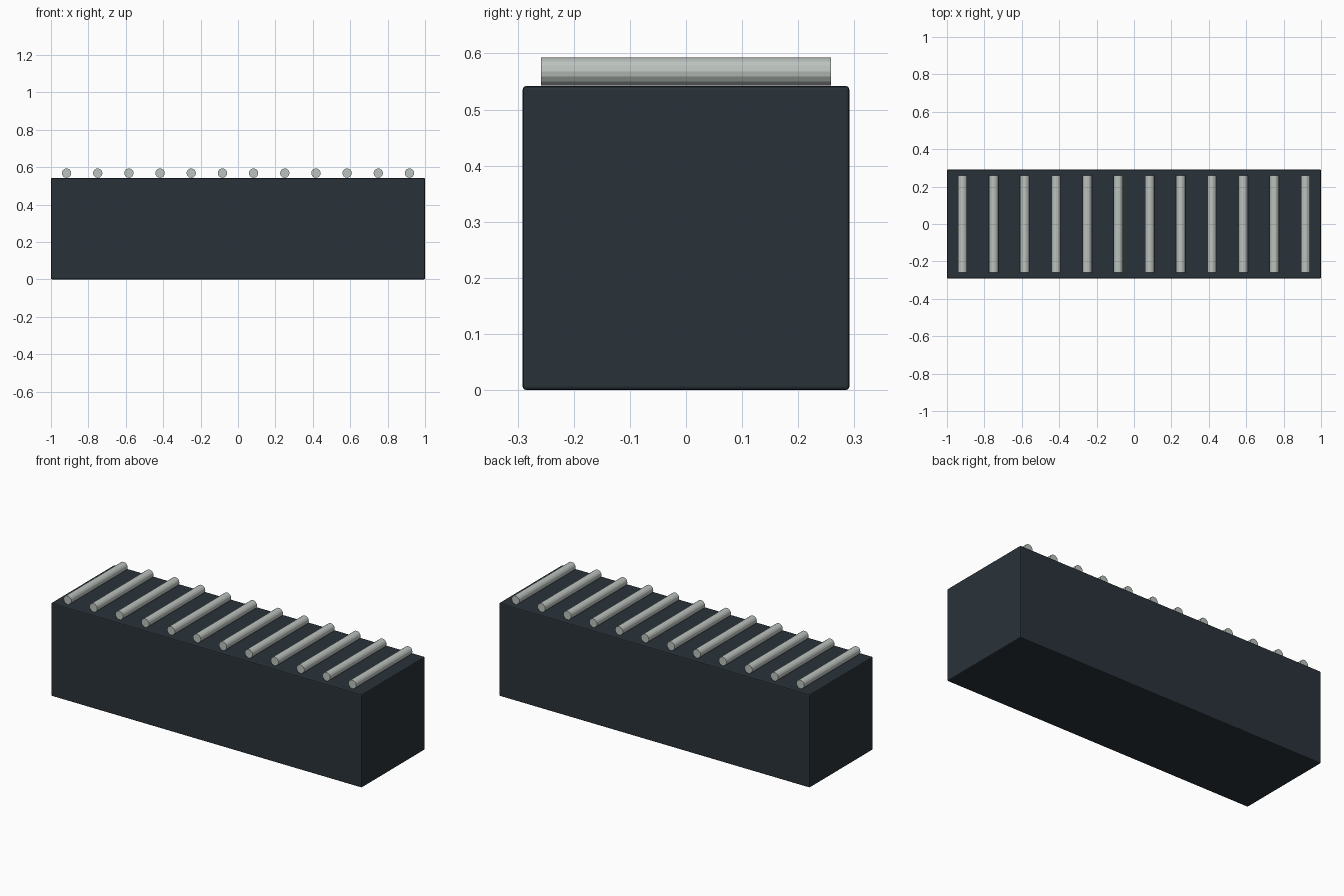
import bpy
from math import radians

if "Cube" in bpy.data.objects:
    bpy.data.objects.remove(bpy.data.objects["Cube"])


def material(name, color):
    m = bpy.data.materials.new(name)
    m.diffuse_color = (*color, 1)
    m.use_nodes = True
    m.node_tree.nodes["Principled BSDF"].inputs["Base Color"].default_value = m.diffuse_color
    return m


dark = material("dark_paint", (0.022, 0.032, 0.041))
steel = material("pale_metal", (0.50, 0.54, 0.51))

# Solid conveyor body with slightly eased edges
H = 0.542
bpy.ops.mesh.primitive_cube_add(size=1, location=(0, 0, H / 2))
body = bpy.context.object
body.name = "conveyor_body"
body.scale = (2, 0.582, H)
bpy.ops.object.transform_apply(location=False, rotation=False, scale=True)
bevel = body.modifiers.new("eased_edges", 'BEVEL')
bevel.width = 0.006
bevel.segments = 2
body.data.materials.append(dark)

# Row of rollers resting across the top
COUNT, RADIUS, LENGTH = 12, 0.025, 0.517
PITCH = 2 / COUNT
for i in range(COUNT):
    x = (i - (COUNT - 1) / 2) * PITCH
    bpy.ops.mesh.primitive_cylinder_add(
        vertices=16, radius=RADIUS, depth=LENGTH,
        location=(x, 0, H + RADIUS + 0.001), rotation=(radians(90), 0, 0))
    roller = bpy.context.object
    roller.name = f"roller_{i + 1}"
    roller.data.materials.append(steel)
